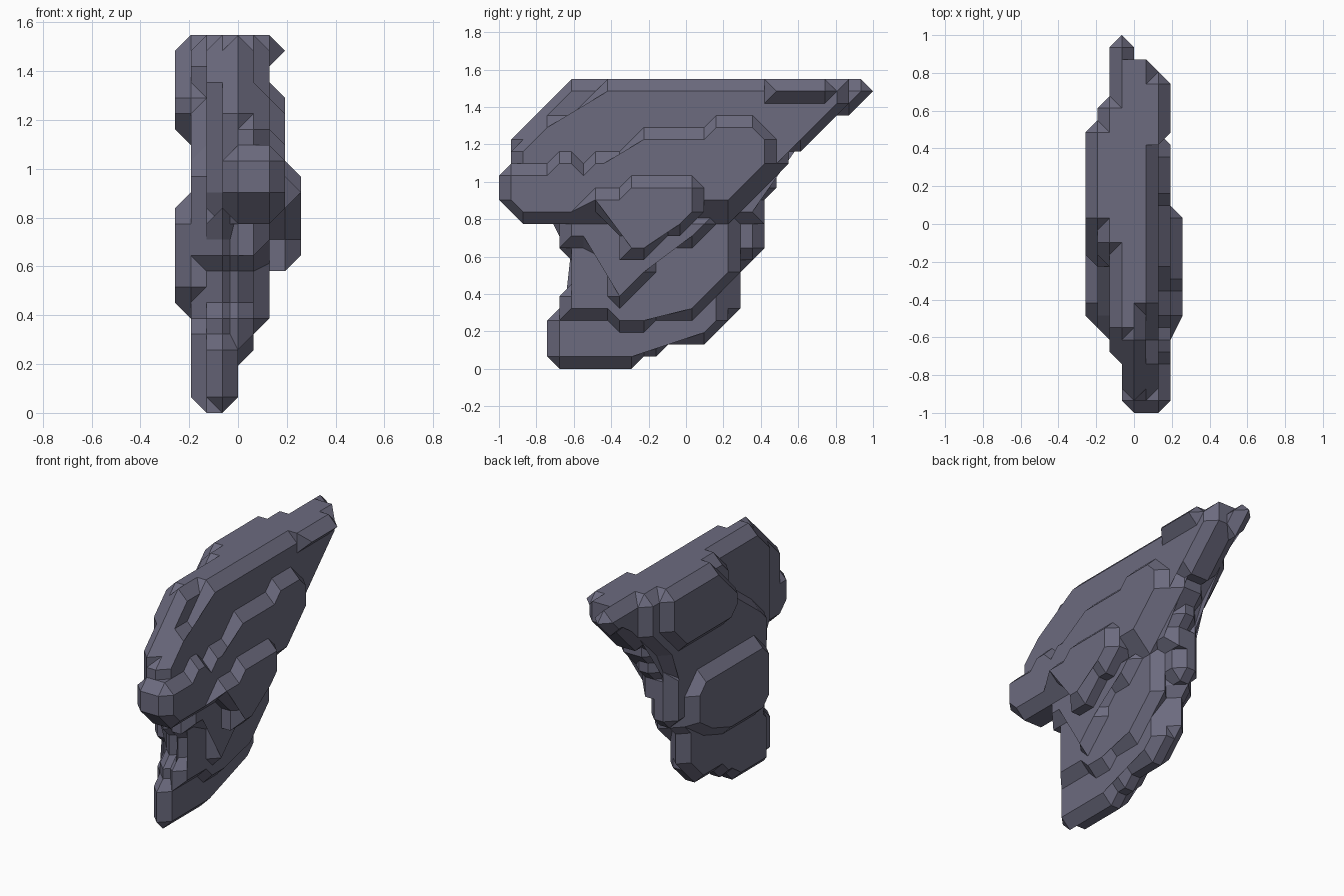
import bpy
import bmesh
from mathutils import Vector

default_cube = bpy.data.objects.get("Cube")
if default_cube:
    bpy.data.objects.remove(default_cube, do_unlink=True)

UNIT = 2 / 31          # lattice step of the chiselled steps
MID = 31 / 2           # lattice centre along y

# One slate colour for the whole rock
slate = bpy.data.materials.new("slate_grey")
slate.use_nodes = True
colour = (0.15, 0.147, 0.212, 1)
slate.diffuse_color = colour
slate.node_tree.nodes["Principled BSDF"].inputs["Base Color"].default_value = colour


def inset_outline(points):
    """Move every edge inward by one lattice step (diagonals stay on the lattice)."""
    count = len(points)
    lines = []
    for i, p in enumerate(points):
        edge = (points[(i + 1) % count] - p).normalized()
        normal = Vector((-edge.y, edge.x))
        step = max(abs(normal.x), abs(normal.y))
        lines.append((normal, normal.dot(p) + step, step))
    result = []
    for i, p in enumerate(points):
        (n, a, step), (m, b, _) = lines[i - 1], lines[i]
        det = n.x * m.y - n.y * m.x
        if abs(det) < 0.01:
            result.append(p + n * step)
        else:
            result.append(Vector(((a * m.y - b * n.y) / det, (n.x * b - m.x * a) / det)))
    return result


def slab(name, left, right, outline):
    """Upright slab with a side outline in (y, z) and chamfered left and right faces."""
    rim = [Vector(p) for p in outline]
    area = sum(rim[i - 1].x * p.y - rim[i - 1].y * p.x for i, p in enumerate(rim))
    if area < 0:
        rim.reverse()
    face = inset_outline(rim)
    bm = bmesh.new()
    rings = []
    for x, ring in ((left, face), (left + 1, rim), (right - 1, rim), (right, face)):
        rings.append([bm.verts.new((x * UNIT, (p.x - MID) * UNIT, p.y * UNIT)) for p in ring])
    for lower, upper in zip(rings, rings[1:]):
        for i in range(len(rim)):
            bm.faces.new((lower[i - 1], lower[i], upper[i], upper[i - 1]))
    bm.faces.new(rings[0][::-1])
    bm.faces.new(rings[-1])
    # Triangulate the concave caps before merging the collapsed corners
    bmesh.ops.triangulate(bm, faces=[f for f in bm.faces if len(f.verts) > 4])
    bmesh.ops.remove_doubles(bm, verts=bm.verts, dist=UNIT / 100)
    bmesh.ops.recalc_face_normals(bm, faces=bm.faces)
    mesh = bpy.data.meshes.new(name)
    bm.to_mesh(mesh)
    bm.free()
    mesh.materials.append(slate)
    rock = bpy.data.objects.new(name, mesh)
    bpy.context.collection.objects.link(rock)


# Upper body: thin crest running back to the pointed rear tip
slab("crest", -2, 1, [
    (4, 14), (5, 12), (22, 12), (22, 14), (23, 15), (23, 16), (24, 17), (24, 18),
    (25, 18), (28, 21), (29, 22), (29, 24), (7, 24), (4, 21)])
slab("rear_tip", -2, 0, [
    (22, 16), (24, 18), (25, 18), (28, 21), (29, 21), (31, 23), (30, 24), (22, 24)])

# Sloping brow and blunt snout at the front
slab("brow", -1, 1, [(1, 16), (4, 13), (12, 13), (12, 24), (6, 24), (1, 19)])
slab("snout", -1, 3, [(0, 14), (2, 12), (9, 12), (9, 17), (1, 17), (0, 16)])

# Right side, stepping outward
slab("right_wall", -1, 2, [
    (1, 14), (3, 12), (19, 12), (23, 16), (24, 17), (24, 18), (25, 18),
    (28, 21), (29, 22), (29, 24), (9, 24), (6, 21), (4, 21), (2, 19), (1, 18)])
slab("right_terrace", 0, 3, [
    (1, 14), (3, 12), (15, 12), (17, 13), (19, 13), (23, 17), (23, 19), (21, 21),
    (18, 21), (17, 20), (12, 20), (10, 18), (8, 18), (7, 17), (6, 18), (5, 18),
    (4, 17), (2, 17), (1, 16)])
slab("right_ledge", 0, 4, [
    (6, 13), (8, 13), (10, 11), (10, 9), (12, 9), (14, 11), (15, 11), (17, 13),
    (17, 15), (16, 16), (11, 16), (10, 15), (8, 15)])
slab("top_knob", 0, 3, [(22, 22), (27, 22), (28, 23), (27, 24), (22, 24)])

# Left side, stepping outward
slab("left_wall", -3, 0, [
    (6, 10), (8, 8), (19, 8), (20, 9), (21, 13), (23, 17), (26, 20),
    (26, 23), (25, 24), (14, 24), (12, 22), (12, 20), (8, 17), (6, 15)])
slab("left_upper_ledge", -4, 0, [
    (12, 19), (14, 17), (21, 17), (24, 20), (24, 23), (23, 24), (16, 24), (12, 20)])
slab("left_lower_ledge", -4, 0, [
    (7, 8), (9, 6), (14, 6), (17, 7), (20, 9), (20, 12), (18, 14), (9, 14), (7, 12)])

# Lower body: narrow foot, thicker left half and a thin keel at the rear
slab("foot", -2, 0, [
    (4, 1), (5, 0), (11, 0), (12, 1), (13, 1), (14, 2), (17, 2), (18, 4), (18, 13),
    (4, 13), (5, 11), (5, 10), (6, 9), (6, 7), (5, 6), (5, 5), (4, 4)])
slab("foot_left", -3, 0, [
    (6, 0), (11, 0), (12, 1), (13, 1), (14, 2), (17, 2), (19, 4),
    (19, 12), (7, 12), (7, 6), (6, 5)])
slab("rear_keel", -3, -1, [
    (12, 2), (17, 2), (17, 3), (18, 3), (20, 5), (20, 8), (21, 9), (21, 11),
    (22, 13), (22, 15), (12, 15)])
slab("rear_fin", -3, 0, [
    (17, 9), (21, 9), (22, 10), (22, 14), (17, 14)])
slab("right_shin", -1, 1, [
    (5, 4), (9, 4), (10, 3), (12, 3), (13, 4), (16, 4), (20, 8), (20, 13),
    (5, 13), (5, 10), (6, 9), (6, 7), (5, 6)])
slab("right_thigh", -1, 2, [
    (9, 6), (10, 5), (13, 8), (13, 9), (14, 10), (16, 10), (18, 12),
    (18, 13), (5, 13), (5, 10), (7, 10), (9, 9)])
